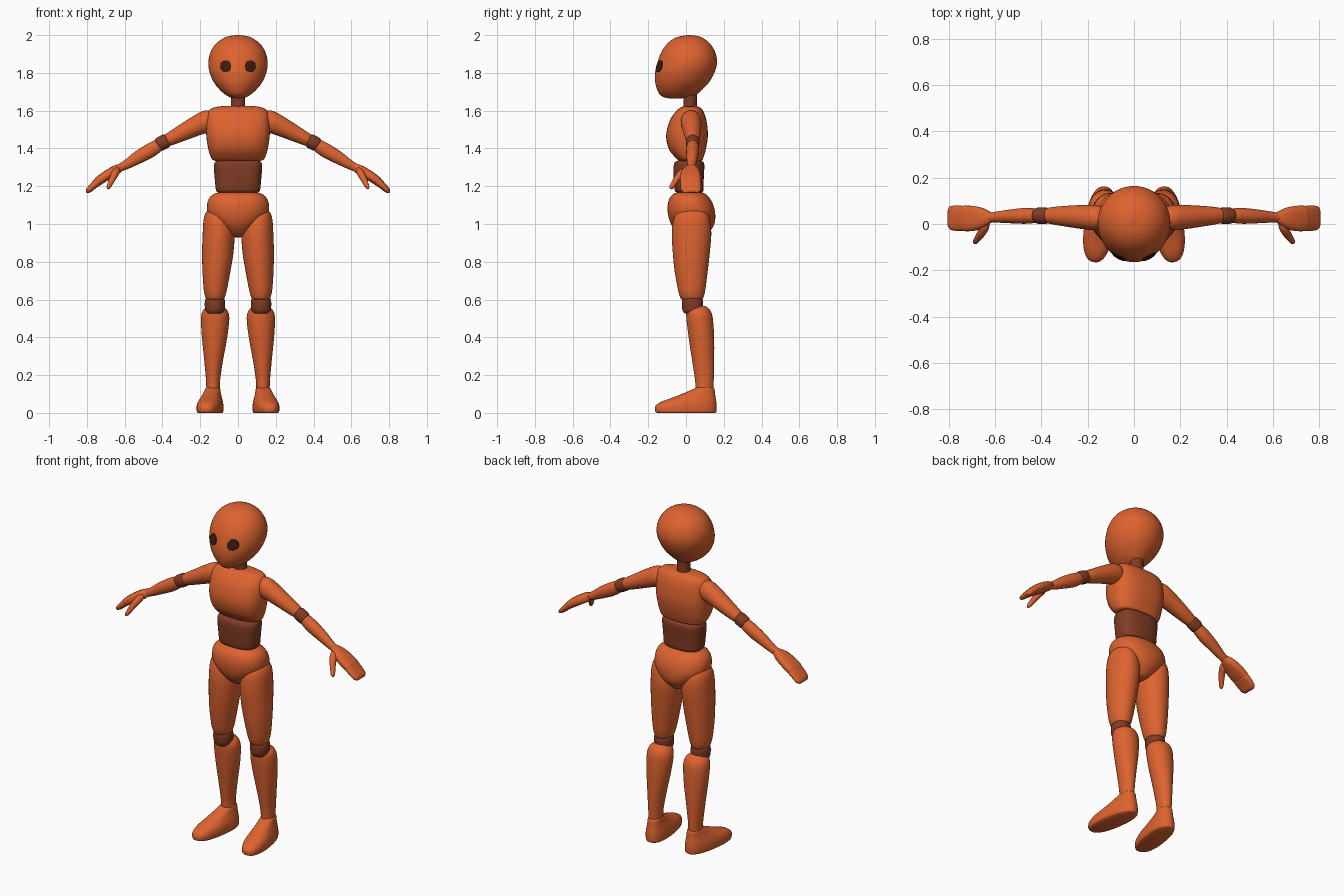
import bpy, bmesh, math
from mathutils import Vector
from mathutils.bvhtree import BVHTree


def material(name, rgb):
    m = bpy.data.materials.new(name)
    m.diffuse_color = (*rgb, 1)
    return m


ORANGE = material("orange", (0.73, 0.125, 0.029))
BROWN = material("dark brown", (0.22, 0.045, 0.018))
BLACK = material("eye brown", (0.045, 0.012, 0.005))


def finish(name, bm, mat, mirror):
    bmesh.ops.recalc_face_normals(bm, faces=bm.faces[:])
    me = bpy.data.meshes.new(name)
    bm.to_mesh(me)
    me.materials.append(mat)
    ob = bpy.data.objects.new(name, me)
    bpy.context.collection.objects.link(ob)
    if mirror:
        ob.modifiers.new("mirror", 'MIRROR')
    bpy.ops.object.select_all(action='DESELECT')
    ob.select_set(True)
    bpy.context.view_layer.objects.active = ob
    bpy.ops.object.shade_smooth_by_angle(angle=math.radians(50))
    return ob


def spline(rows, steps):
    """Smooth Catmull-Rom interpolation of rows of numbers."""
    out = []
    n = len(rows)
    for i in range(n - 1):
        p = [rows[max(i - 1, 0)], rows[i], rows[i + 1], rows[min(i + 2, n - 1)]]
        for k in range(steps):
            t = k / steps
            out.append([0.5 * (2 * b + (c - a) * t + (2 * a - 5 * b + 4 * c - d) * t * t
                               + (3 * b - a - 3 * c + d) * t ** 3) for a, b, c, d in zip(*p)])
    return out + [list(rows[-1])]


def loft(name, rings, mat, hint=(0, 1, 0), normal=None, power=2.0, mirror=False,
         steps=4, seg=36):
    """Skin superellipse rings (x, y, z, radius along hint, other radius)."""
    rings = spline(rings, steps)
    bm = bmesh.new()
    loops = []
    for i, (x, y, z, ra, rb) in enumerate(rings):
        t = Vector(normal) if normal else (
            Vector(rings[min(i + 1, len(rings) - 1)][:3]) - Vector(rings[max(i - 1, 0)][:3])).normalized()
        a = Vector(hint)
        a = (a - a.dot(t) * t).normalized()
        b = t.cross(a)
        loop = []
        for k in range(seg):
            c, s = math.cos(math.tau * k / seg), math.sin(math.tau * k / seg)
            u = math.copysign(abs(c) ** (2 / power), c) * max(ra, 0.001)
            v = math.copysign(abs(s) ** (2 / power), s) * max(rb, 0.001)
            loop.append(bm.verts.new(Vector((x, y, z)) + a * u + b * v))
        loops.append(loop)
    for p, q in zip(loops, loops[1:]):
        for k in range(seg):
            j = (k + 1) % seg
            bm.faces.new((p[k], p[j], q[j], q[k]))
    bm.faces.new(loops[0])
    bm.faces.new(loops[-1])
    return finish(name, bm, mat, mirror)


def upright(name, mat, rows, **kw):
    """Horizontal rings given as (z, centre x, half width, front y, back y)."""
    return loft(name, [(cx, (f + k) / 2, z, (k - f) / 2, w) for z, cx, w, f, k in rows],
                mat, normal=(0, 0, 1), **kw)


# head and neck
head = upright("head", ORANGE, [
    (2.0, 0, .01, .01, .03), (1.993, 0, .055, -.035, .07), (1.975, 0, .092, -.075, .105),
    (1.945, 0, .125, -.108, .135), (1.9, 0, .149, -.135, .158), (1.85, 0, .157, -.153, .164),
    (1.8, 0, .15, -.164, .15), (1.75, 0, .128, -.163, .122), (1.71, 0, .096, -.152, .085),
    (1.685, 0, .067, -.138, .055), (1.67, 0, .04, -.115, .015), (1.664, 0, .008, -.08, -.04)], seg=48)
upright("neck", BROWN, [(1.72, 0, .038, -.014, .058), (1.6, 0, .038, -.014, .058)])

# eyes: thin discs draped over the face
tree = BVHTree.FromPolygons([v.co for v in head.data.vertices],
                            [p.vertices[:] for p in head.data.polygons])
bm = bmesh.new()


def eye_vert(r, ang):
    x, z = .065 + .029 * r * math.cos(ang), 1.835 + .031 * r * math.sin(ang)
    hit = tree.ray_cast(Vector((x, -1, z)), Vector((0, 1, 0)))[0]
    return bm.verts.new((x, hit.y - (.005 if r < 1.01 else -.006), z))


N = 28
eye_rings = [[eye_vert(r, math.tau * k / N) for k in range(N)] for r in (.35, .7, 1, 1.02)]
bm.faces.new(eye_rings[0])
for p, q in zip(eye_rings, eye_rings[1:]):
    for k in range(N):
        bm.faces.new((p[k], p[(k + 1) % N], q[(k + 1) % N], q[k]))
finish("eye", bm, BLACK, True)

# trunk
upright("chest", ORANGE, [
    (1.625, 0, .07, -.005, .05), (1.619, 0, .12, -.025, .07), (1.6, 0, .154, -.05, .09),
    (1.55, 0, .167, -.085, .108), (1.47, 0, .168, -.105, .116), (1.4, 0, .158, -.092, .106),
    (1.36, 0, .146, -.064, .095), (1.338, 0, .132, -.04, .086), (1.332, 0, .1, -.02, .07)],
    power=2.6, seg=48)
upright("waist", BROWN, [
    (1.335, 0, .11, -.045, .08), (1.325, 0, .124, -.06, .094), (1.3, 0, .128, -.066, .097),
    (1.24, 0, .123, -.065, .094), (1.18, 0, .117, -.06, .093), (1.168, 0, .107, -.05, .085)],
    power=2.6, seg=48)
upright("pelvis", ORANGE, [
    (1.168, 0, .09, -.035, .075), (1.162, 0, .122, -.062, .098), (1.14, 0, .15, -.085, .123),
    (1.1, 0, .164, -.097, .145), (1.05, 0, .158, -.095, .155), (1.0, 0, .115, -.08, .15),
    (.96, 0, .07, -.05, .125), (.935, 0, .035, -.015, .095), (.929, 0, .01, .02, .06)],
    power=2.2, seg=48)

# legs
upright("thigh", ORANGE, [
    (1.09, .115, .015, .02, .06), (1.07, .113, .05, -.035, .1), (1.03, .108, .073, -.064, .125),
    (.95, .103, .084, -.075, .134), (.85, .107, .083, -.07, .126), (.75, .114, .074, -.06, .115),
    (.65, .12, .061, -.042, .102), (.61, .121, .05, -.03, .092), (.6, .121, .042, -.02, .083)],
    mirror=True)
upright("knee", BROWN, [
    (.61, .122, .045, -.012, .083), (.595, .122, .053, -.021, .09), (.565, .122, .054, -.022, .091),
    (.54, .122, .05, -.017, .088), (.525, .122, .042, -.005, .08)], mirror=True)
upright("shin", ORANGE, [
    (.567, .121, .03, .05, .1), (.556, .121, .05, .02, .115), (.54, .121, .066, .003, .13),
    (.5, .121, .075, .002, .142), (.4, .124, .067, .014, .149), (.28, .129, .05, .032, .149),
    (.18, .132, .038, .047, .147), (.11, .132, .035, .052, .144)], mirror=True)


# feet: long axis turned slightly outward
def foot_ring(z, w, f, k):
    y = (f + k) / 2
    return (.148 - .15 * y, y, z, (k - f) / 2, w)


loft("foot", [foot_ring(0, .058, -.155, .158), foot_ring(.008, .064, -.165, .163),
              foot_ring(.035, .065, -.164, .164), foot_ring(.058, .061, -.135, .162),
              foot_ring(.08, .053, -.075, .158), foot_ring(.105, .044, -.01, .154),
              foot_ring(.128, .038, .042, .15), foot_ring(.137, .03, .06, .14)],
     ORANGE, hint=(-.15, 1, 0), normal=(0, 0, 1), power=2.4, mirror=True)

# arms
loft("upper_arm", [(.115, .026, 1.565, .015, .015), (.13, .026, 1.558, .042, .045),
                   (.165, .027, 1.544, .054, .058), (.22, .03, 1.52, .052, .053),
                   (.3, .034, 1.48, .044, .043), (.36, .036, 1.45, .036, .035),
                   (.378, .036, 1.441, .03, .03)], ORANGE, mirror=True)
loft("elbow", [(.37, .036, 1.446, .028, .028), (.38, .036, 1.441, .035, .037),
               (.4, .036, 1.43, .036, .038), (.418, .036, 1.42, .034, .036),
               (.426, .036, 1.415, .026, .028)], BROWN, mirror=True)
loft("forearm", [(.41, .036, 1.423, .025, .027), (.425, .036, 1.414, .031, .034),
                 (.47, .035, 1.386, .034, .038), (.53, .033, 1.352, .03, .034),
                 (.59, .03, 1.315, .024, .025), (.625, .028, 1.298, .02, .021)],
     ORANGE, mirror=True)

# hands
loft("palm", [(.605, .028, 1.304, .015, .015), (.625, .028, 1.297, .027, .022),
              (.655, .026, 1.281, .044, .026), (.695, .024, 1.257, .054, .026),
              (.735, .024, 1.23, .055, .024), (.745, .024, 1.221, .052, .02)],
     ORANGE, power=2.6, mirror=True)
loft("fingers", [(.733, .024, 1.23, .048, .018), (.742, .024, 1.223, .054, .022),
                 (.765, .025, 1.203, .055, .019), (.787, .026, 1.182, .052, .016),
                 (.796, .026, 1.173, .046, .012), (.802, .026, 1.166, .034, .005)],
     ORANGE, power=2.6, mirror=True)
loft("thumb", [(.635, .01, 1.29, .012, .012), (.645, -.012, 1.276, .02, .02),
               (.658, -.038, 1.252, .018, .019), (.673, -.06, 1.222, .015, .015),
               (.685, -.076, 1.196, .011, .012), (.69, -.081, 1.186, .004, .004)],
     ORANGE, hint=(1, 0, 0), mirror=True, seg=20)
